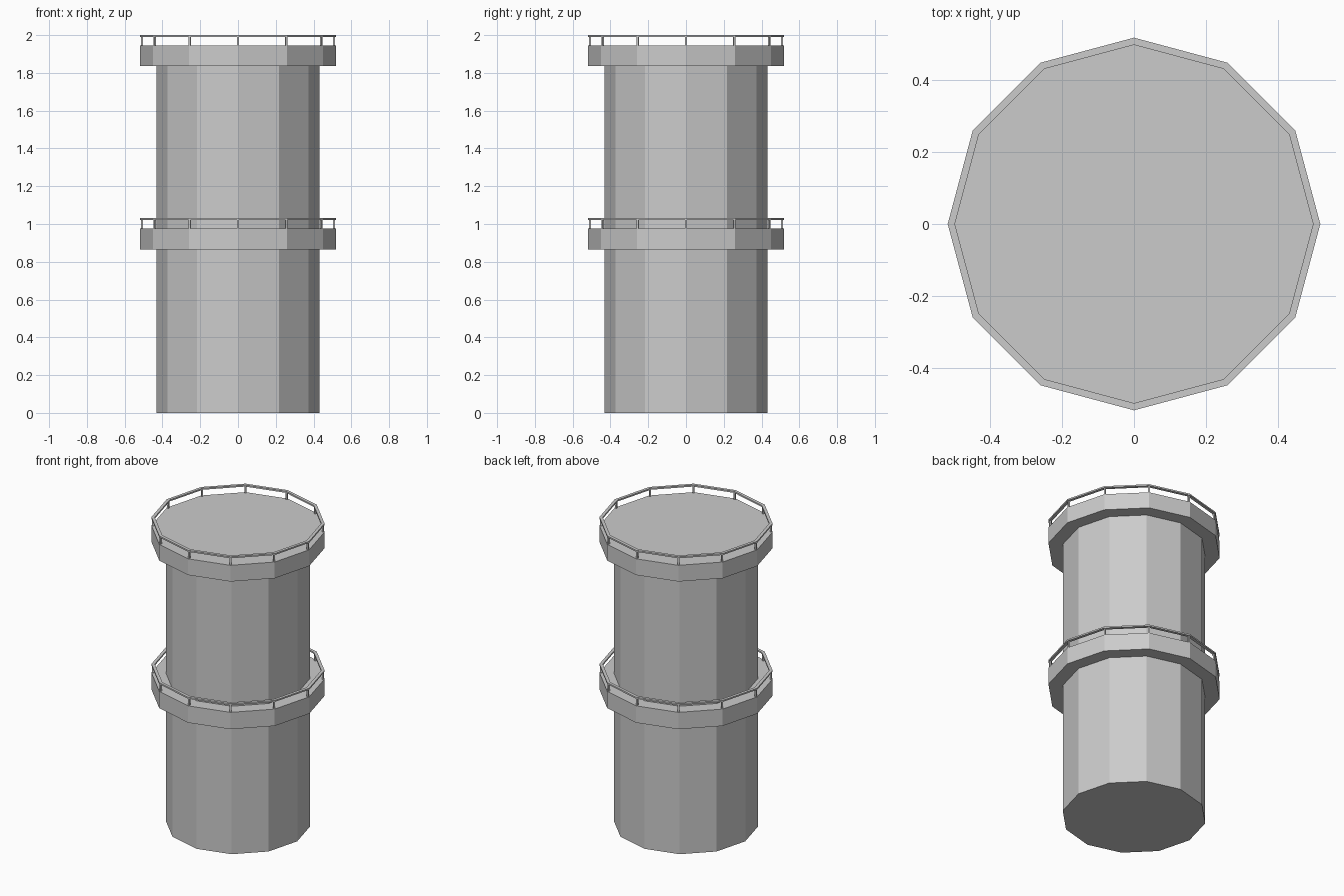
import bpy, bmesh, math

if "Cube" in bpy.data.objects:
    bpy.data.objects.remove(bpy.data.objects["Cube"])

SIDES = 12


def ring_point(bm, r, i, z):
    a = math.tau * i / SIDES
    return bm.verts.new((r * math.cos(a), r * math.sin(a), z))


def finish(bm, name):
    bmesh.ops.recalc_face_normals(bm, faces=bm.faces)
    mesh = bpy.data.meshes.new(name)
    bm.to_mesh(mesh)
    bm.free()
    obj = bpy.data.objects.new(name, mesh)
    bpy.context.collection.objects.link(obj)
    return obj


def prism(name, r, z0, z1):
    bm = bmesh.new()
    low = [ring_point(bm, r, i, z0) for i in range(SIDES)]
    top = [ring_point(bm, r, i, z1) for i in range(SIDES)]
    bm.faces.new(low)
    bm.faces.new(top)
    for i in range(SIDES):
        j = (i + 1) % SIDES
        bm.faces.new((low[i], low[j], top[j], top[i]))
    return finish(bm, name)


def rail(name, r_in, r_out, z0, z1):
    # rectangular section swept around the twelve sides
    bm = bmesh.new()
    section = [(r_in, z0), (r_out, z0), (r_out, z1), (r_in, z1)]
    loops = [[ring_point(bm, r, i, z) for r, z in section] for i in range(SIDES)]
    for i in range(SIDES):
        a, b = loops[i], loops[(i + 1) % SIDES]
        for k in range(4):
            m = (k + 1) % 4
            bm.faces.new((a[k], b[k], b[m], a[m]))
    return finish(bm, name)


def posts(name, r, width, z0, z1):
    # one slim square post at each corner
    bm = bmesh.new()
    for i in range(SIDES):
        a = math.tau * i / SIDES
        c, s = math.cos(a), math.sin(a)
        verts = bmesh.ops.create_cube(bm, size=1)["verts"]
        for v in verts:
            x, y = r + v.co.x * width, v.co.y * width
            v.co = (x * c - y * s, x * s + y * c,
                    (z0 + z1) / 2 + v.co.z * (z1 - z0))
    return finish(bm, name)


# Tower shaft
prism("tower_shaft", 0.432, 0.0, 1.85)

# Two decks, each with a guard rail: deck bottom, deck top, rail top
for label, z0, z1, z_rail in (("lower", 0.864, 0.975, 1.032),
                              ("upper", 1.837, 1.944, 2.0)):
    prism(label + "_deck", 0.519, z0, z1)
    posts(label + "_rail_posts", 0.509, 0.010, z1 - 0.002, z_rail - 0.008)
    rail(label + "_hand_rail", 0.499, 0.519, z_rail - 0.01, z_rail)
